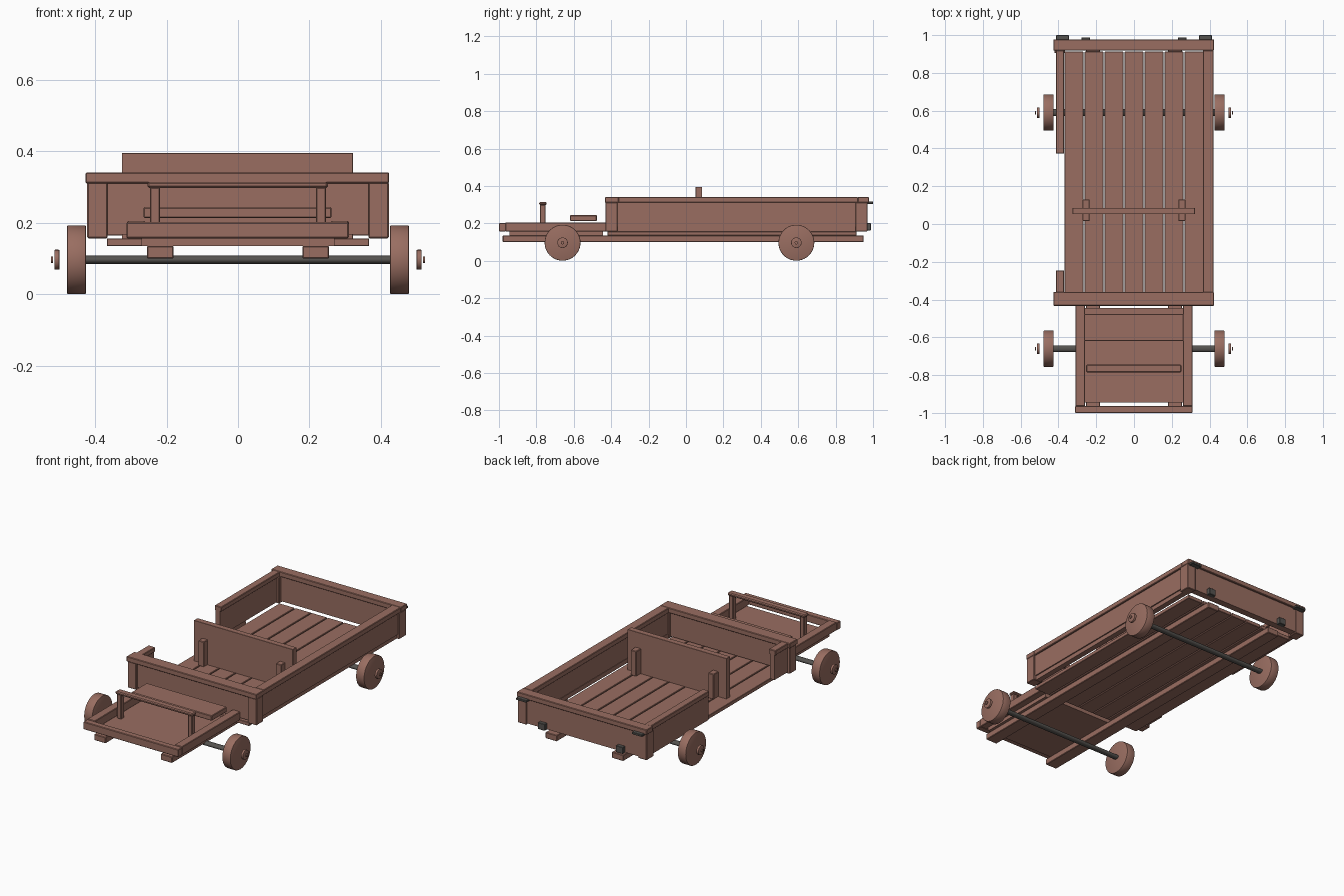
import bpy, bmesh, math
from mathutils import Matrix

if "Cube" in bpy.data.objects:
    bpy.data.objects.remove(bpy.data.objects["Cube"])


def material(name, col):
    m = bpy.data.materials.new(name)
    m.diffuse_color = (*col, 1)
    m.use_nodes = True
    m.node_tree.nodes["Principled BSDF"].inputs["Base Color"].default_value = m.diffuse_color
    return m


WOOD = material("brown wood", (0.32, 0.155, 0.12))
IRON = material("dark iron", (0.09, 0.085, 0.078))


def finish(bm, name, mat):
    me = bpy.data.meshes.new(name)
    bm.to_mesh(me)
    bm.free()
    me.materials.append(mat)
    ob = bpy.data.objects.new(name, me)
    bpy.context.collection.objects.link(ob)
    return ob


def box(name, x, y, z, mat=WOOD, bevel=0.003):
    """Box from (min, max) ranges, with a slightly eased edge."""
    bm = bmesh.new()
    bmesh.ops.create_cube(bm, size=1)
    for v in bm.verts:
        for i, r in enumerate((x, y, z)):
            v.co[i] = (r[0] + r[1]) / 2 + v.co[i] * (r[1] - r[0])
    if bevel:
        bmesh.ops.bevel(bm, geom=bm.edges[:], offset=bevel, segments=1, affect='EDGES')
    return finish(bm, name, mat)


def pair(name, x, y, z, mat=WOOD, bevel=0.003):
    """Mirrored left and right boxes."""
    box("right_" + name, x, y, z, mat, bevel)
    box("left_" + name, (-x[1], -x[0]), y, z, mat, bevel)


def disc(name, x0, x1, y, z, r, mat=WOOD, bevel=0.0, sides=40, squash=1.0):
    """Cylinder along x."""
    bm = bmesh.new()
    bmesh.ops.create_cone(bm, cap_ends=True, segments=sides, radius1=r, radius2=r, depth=x1 - x0)
    if bevel:
        rim = [e for e in bm.edges if abs(e.verts[0].co.z - e.verts[1].co.z) < 1e-6]
        bmesh.ops.bevel(bm, geom=rim, offset=bevel, segments=2, affect='EDGES', profile=0.5)
    bm.transform(Matrix.Translation(((x0 + x1) / 2, y, z)) @ Matrix.Diagonal((1, 1, squash, 1))
                 @ Matrix.Rotation(math.pi / 2, 4, 'Y'))
    ob = finish(bm, name, mat)
    bpy.context.view_layer.objects.active = ob
    ob.select_set(True)
    bpy.ops.object.shade_smooth_by_angle(angle=math.radians(35))
    ob.select_set(False)


# wheels, hub caps and axles
for place, y in (("front", -0.66), ("rear", 0.59)):
    disc(place + "_axle", -0.435, 0.435, y, 0.097, 0.018, IRON, sides=20, squash=0.68)
    for side, s in (("right", 1), ("left", -1)):
        tag = f"{place}_{side}_"
        for part, a, b, r, bev in (("wheel", 0.425, 0.479, 0.096, 0.004),
                                   ("hub_cap", 0.500, 0.514, 0.028, 0.002),
                                   ("hub_pin", 0.518, 0.523, 0.009, 0)):
            disc(tag + part, min(a * s, b * s), max(a * s, b * s), y, 0.097, r, WOOD, bev)

# long chassis rails
pair("chassis_rail", (0.18, 0.255), (-0.98, 0.95), (0.10, 0.136))

# bed floor planks
pitch = 0.74 / 7
for i in range(7):
    x0 = -0.37 + i * pitch
    box(f"bed_plank_{i + 1}", (x0 + 0.003, x0 + pitch - 0.003), (-0.42, 0.912), (0.135, 0.157), bevel=0.002)

# driver deck with its frame
box("driver_deck", (-0.27, 0.27), (-0.944, -0.445), (0.135, 0.157), bevel=0)
pair("deck_side_rail", (0.26, 0.31), (-0.965, -0.42), (0.157, 0.206))
box("deck_front_bar", (-0.312, 0.31), (-1.0, -0.963), (0.157, 0.202))

# driver seat board and foot rail
box("seat_board", (-0.264, 0.262), (-0.62, -0.477), (0.214, 0.244))
pair("foot_rail_post", (0.218, 0.246), (-0.78, -0.752), (0.155, 0.30))
box("foot_rail_bar", (-0.254, 0.252), (-0.785, -0.745), (0.298, 0.315), bevel=0.005)

# corner posts of the box
for place, y in (("front", (-0.43, -0.367)), ("rear", (0.905, 0.97))):
    pair(place + "_corner_post", (0.365, 0.422), y, (0.157, 0.313))

# front wall and tailgate, each with a cap rail
box("front_wall", (-0.37, 0.37), (-0.418, -0.375), (0.168, 0.314), bevel=0)
box("front_cap_rail", (-0.427, 0.423), (-0.433, -0.36), (0.311, 0.341))
box("tailgate", (-0.366, 0.366), (0.925, 0.966), (0.165, 0.314), bevel=0)
box("rear_cap_rail", (-0.427, 0.423), (0.918, 0.978), (0.311, 0.341))

# right wall
box("right_wall", (0.375, 0.412), (-0.37, 0.907), (0.183, 0.314), bevel=0)
box("right_wall_foot", (0.372, 0.405), (-0.37, 0.907), (0.158, 0.184), bevel=0)
box("right_cap_rail", (0.365, 0.422), (-0.362, 0.92), (0.311, 0.341))

# left wall, open in the middle for access
for place, y in (("front", (-0.37, -0.245)), ("rear", (0.372, 0.92))):
    box(f"left_{place}_wall", (-0.408, -0.378), y, (0.165, 0.314), bevel=0)
    box(f"left_{place}_cap_rail", (-0.414, -0.37), y, (0.311, 0.339))

# cross divider and its braces
box("divider", (-0.325, 0.322), (0.052, 0.086), (0.156, 0.396), bevel=0.001)
pair("divider_brace", (0.235, 0.272), (0.016, 0.13), (0.156, 0.305))

# tailgate iron fittings
pair("tailgate_hinge", (0.233, 0.278), (0.96, 0.988), (0.163, 0.202), IRON, 0.002)
pair("tailgate_latch", (0.345, 0.412), (0.965, 1.0), (0.304, 0.317), IRON, 0.002)
